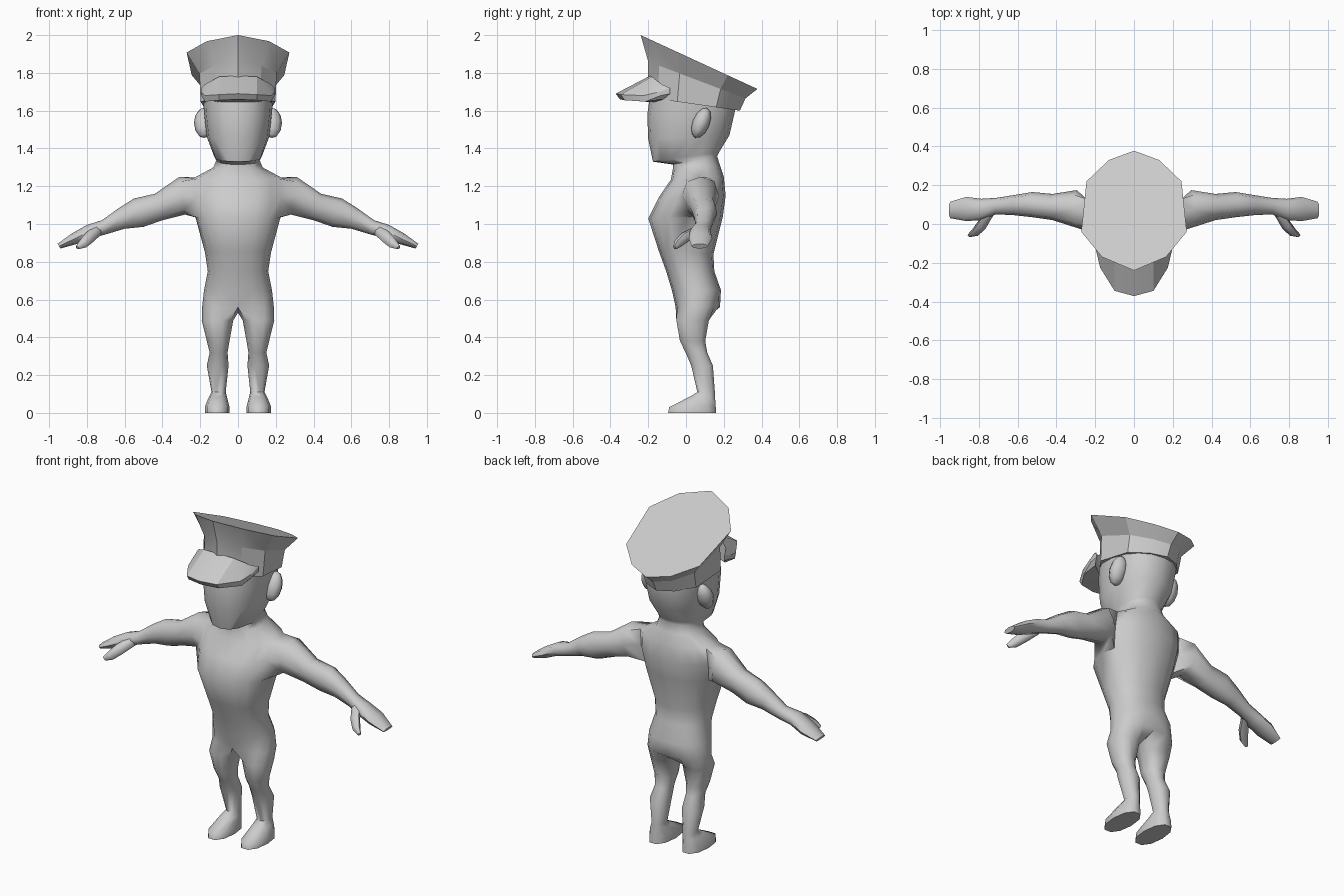
import bpy, bmesh, math
from mathutils import Vector, Matrix

cube = bpy.data.objects.get("Cube")
if cube:
    bpy.data.objects.remove(cube)

grey = bpy.data.materials.new("plain_grey")
grey.use_nodes = True
grey.diffuse_color = (0.6, 0.6, 0.6, 1)
grey.node_tree.nodes["Principled BSDF"].inputs["Base Color"].default_value = (0.6, 0.6, 0.6, 1)


def ring(bm, centre, a, b, degrees, power=1.0):
    """Vertices around an ellipse with half axes a and b; power < 1 squares it off."""
    def soft(t):
        return math.copysign(abs(t) ** power, t) if abs(t) > 1e-6 else 0.0
    return [bm.verts.new(centre + a * soft(math.cos(math.radians(d)))
                         + b * soft(math.sin(math.radians(d)))) for d in degrees]


def strip(bm, low, high, closed=False, skip=()):
    n = len(low)
    for i in range(n if closed else n - 1):
        if i not in skip:
            k = (i + 1) % n
            bm.faces.new((low[i], low[k], high[k], high[i]))


def finish(bm, name, angle, mirror=True):
    """Mirror the left half, weld the middle and make the object."""
    if mirror:
        bmesh.ops.mirror(bm, geom=bm.verts[:] + bm.edges[:] + bm.faces[:],
                         matrix=Matrix(), merge_dist=0.0005, axis='X')
        bmesh.ops.remove_doubles(bm, verts=bm.verts[:], dist=0.0005)
    bmesh.ops.recalc_face_normals(bm, faces=bm.faces[:])
    mesh = bpy.data.meshes.new(name)
    bm.to_mesh(mesh)
    bm.free()
    mesh.materials.append(grey)
    ob = bpy.data.objects.new(name, mesh)
    bpy.context.collection.objects.link(ob)
    bpy.ops.object.select_all(action='DESELECT')
    ob.select_set(True)
    bpy.context.view_layer.objects.active = ob
    bpy.ops.object.shade_smooth_by_angle(angle=math.radians(angle))
    return ob


# Body, left half: torso, neck and head as one loft
# (front z, back z, half width, front y, back y)
TORSO = [
    (.56, .56, .19, -.055, .18), (.65, .65, .18, -.075, .185),
    (.75, .75, .16, -.105, .15), (.86, .84, .175, -.145, .145),
    (1.03, 1.04, .225, -.2, .195), (1.14, 1.15, .24, -.145, .21),
    (1.235, 1.25, .235, -.08, .2), (1.29, 1.31, .13, -.07, .18),
    (1.315, 1.36, .115, -.07, .165), (1.33, 1.38, .125, -.175, .175),
    (1.45, 1.47, .165, -.2, .23), (1.58, 1.6, .18, -.205, .26),
    (1.68, 1.66, .185, -.19, .255),
]
bm = bmesh.new()
half_turn = [-90 + 22.5 * j for j in range(9)]
rows = []
for zf, zb, w, yf, yb in TORSO:
    rows.append(ring(bm, Vector((0, (yf + yb) / 2, (zf + zb) / 2)), Vector((w, 0, 0)),
                     Vector((0, (yb - yf) / 2, (zb - zf) / 2)), half_turn, .88))
for i in range(len(rows) - 1):
    strip(bm, rows[i], rows[i + 1], skip=(3, 4) if i in (4, 5) else ())
bm.faces.new(rows[-1])

# Arm, grown from the opening in the shoulder
# (top x, top z, bottom x, bottom z, front y, back y)
ARM = [
    (.31, 1.25, .28, 1.05, -.02, .175), (.44, 1.16, .40, 1.02, .02, .155),
    (.55, 1.135, .50, .985, .035, .165), (.63, 1.085, .6, .975, .045, .15),
    (.72, 1.02, .70, .945, .05, .135), (.80, .995, .775, .925, .02, .13),
    (.88, .95, .85, .895, .015, .14), (.955, .895, .94, .87, .03, .115),
]
a, b, c = rows[4:7]
loop = [a[3], a[4], a[5], b[5], c[5], c[4], c[3], b[3]]
for xt, zt, xb, zb, yf, yb in ARM:
    nxt = ring(bm, Vector(((xt + xb) / 2, (yf + yb) / 2, (zt + zb) / 2)),
               Vector((0, (yb - yf) / 2, 0)),
               Vector(((xt - xb) / 2, 0, (zt - zb) / 2)),
               [225 + 45 * k for k in range(8)], .85)
    strip(bm, loop, nxt, closed=True)
    loop = nxt
bm.faces.new(loop)

# Leg and foot, grown from the hip
# (inner x, outer x, front z, back z, front y, back y)
LEG = [
    (.025, .192, .49, .49, -.055, .125), (.045, .165, .38, .38, -.035, .105),
    (.055, .15, .32, .32, -.005, .115), (.05, .165, .25, .25, .025, .145),
    (.065, .14, .11, .11, .058, .155), (.058, .155, .085, .08, .015, .157),
    (.045, .175, .03, .035, -.095, .163), (.045, .175, 0, 0, -.1, .165),
]
crotch = bm.verts.new((0, .05, .53))
loop = rows[0] + [crotch]
for xi, xo, zf, zb, yf, yb in LEG:
    nxt = ring(bm, Vector(((xi + xo) / 2, (yf + yb) / 2, (zf + zb) / 2)),
               Vector(((xo - xi) / 2, 0, 0)),
               Vector((0, (yb - yf) / 2, (zb - zf) / 2)),
               [(j - 4) * 36 for j in range(10)], .9)
    strip(bm, loop, nxt, closed=True)
    loop = nxt
bm.faces.new(loop)
finish(bm, "body", 60)

# Thumbs: tapered tubes pointing down and forward
bm = bmesh.new()
loop = None
for x, y, z, r in ((.745, .06, .965, .03), (.785, -.005, .93, .032),
                   (.82, -.045, .895, .026), (.85, -.06, .875, .012)):
    nxt = ring(bm, Vector((x, y, z)), Vector((.6, .6, 0)) * r,
               Vector((.45, -.3, .8)) * r, range(0, 360, 60))
    if loop:
        strip(bm, loop, nxt, closed=True)
    else:
        bm.faces.new(nxt)
    loop = nxt
bm.faces.new(loop)
finish(bm, "thumbs", 60)

# Ears
bm = bmesh.new()
place = (Matrix.Translation((.18, .08, 1.535)) @ Matrix.Rotation(math.radians(-22), 4, 'X')
         @ Matrix.Diagonal((.053, .045, .085, 1)))
bmesh.ops.create_uvsphere(bm, u_segments=8, v_segments=6, radius=1, matrix=place)
finish(bm, "ears", 60)

# Cap: band and flared crown with a tilted flat top
OUTLINE = [(0, .378), (.13, .33), (.245, .22), (.272, -.04), (.165, -.17), (0, -.24)]


def cap_row(bm, width, front, back, z_front, z_back):
    row = []
    for x, y in OUTLINE:
        t = (y + .24) / .618
        row.append(bm.verts.new((x * width, front + (back - front) * t,
                                 z_front + (z_back - z_front) * t)))
    return row


bm = bmesh.new()
levels = [cap_row(bm, .73, -.205, .285, 1.67, 1.6),
          cap_row(bm, .75, -.2, .315, 1.86, 1.665),
          cap_row(bm, 1, -.24, .378, 2, 1.715)]
for low, high in zip(levels, levels[1:]):
    strip(bm, low, high)
bm.faces.new(levels[0])
bm.faces.new(levels[-1])
finish(bm, "cap", 25)

# Visor: wedge sections from the middle to the side
# inner top, outer top, outer bottom, inner bottom
VISOR = [
    (0, (-.19, 1.785), (-.372, 1.69), (-.35, 1.66), (-.19, 1.645)),
    (.1, (-.18, 1.78), (-.345, 1.685), (-.325, 1.655), (-.17, 1.645)),
    (.175, (-.13, 1.74), (-.225, 1.68), (-.215, 1.648), (-.12, 1.66)),
    (.195, (-.085, 1.72), (-.14, 1.7), (-.135, 1.68), (-.085, 1.69)),
]
bm = bmesh.new()
loop = None
for x, *points in VISOR:
    nxt = [bm.verts.new((x, y, z)) for y, z in points]
    if loop:
        strip(bm, loop, nxt, closed=True)
    loop = nxt
bm.faces.new(loop)
finish(bm, "visor", 30)
